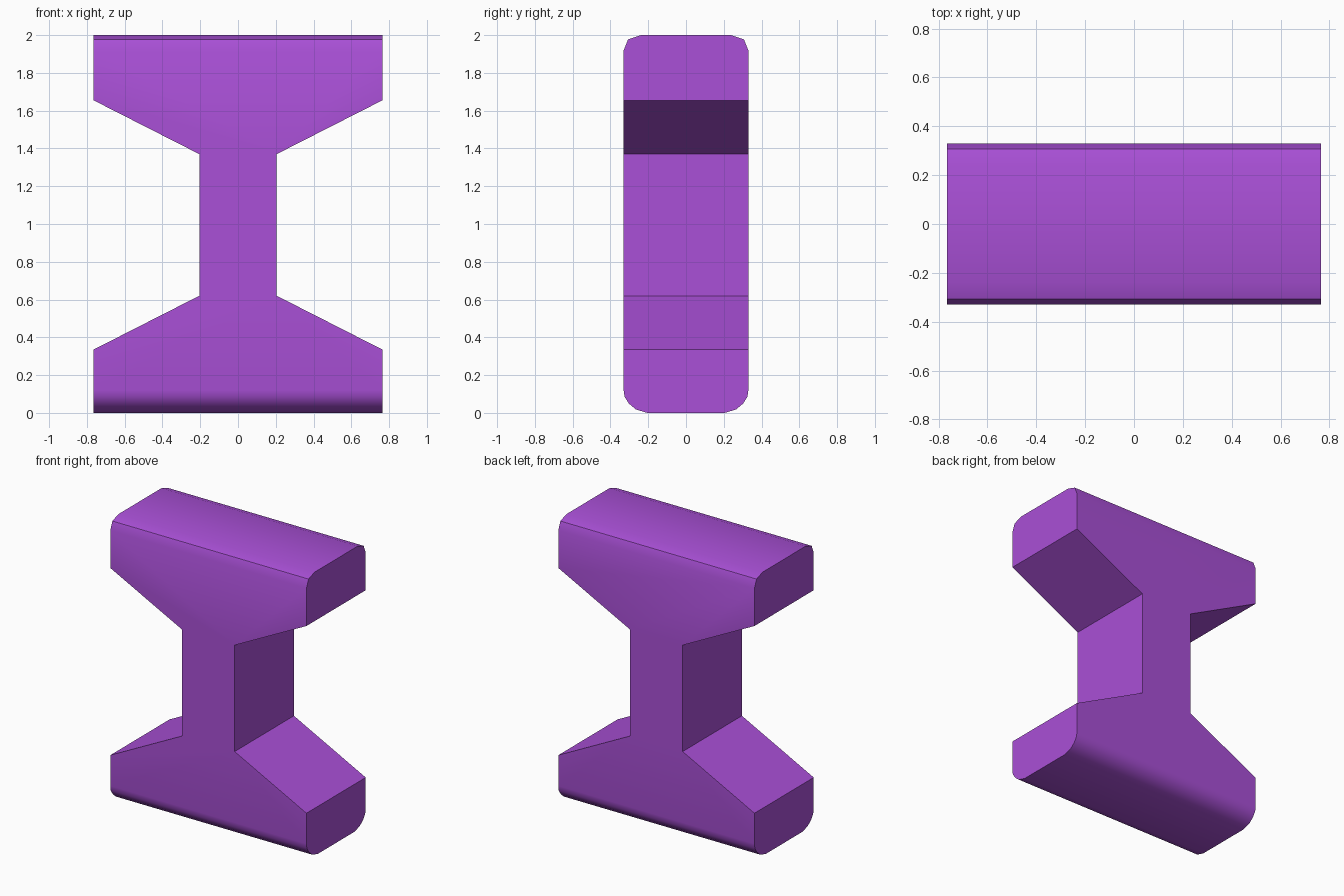
import bpy, bmesh
from mathutils import Vector

if "Cube" in bpy.data.objects:
    bpy.data.objects.remove(bpy.data.objects["Cube"])


def prism(name, points, to_3d, sweep):
    # Extrude a closed 2D profile along the sweep vector
    bm = bmesh.new()
    face = bm.faces.new([bm.verts.new(to_3d(a, b)) for a, b in points])
    ext = bmesh.ops.extrude_face_region(bm, geom=[face])
    verts = [v for v in ext["geom"] if isinstance(v, bmesh.types.BMVert)]
    bmesh.ops.translate(bm, verts=verts, vec=Vector(sweep))
    bmesh.ops.recalc_face_normals(bm, faces=bm.faces)
    mesh = bpy.data.meshes.new(name)
    bm.to_mesh(mesh)
    bm.free()
    obj = bpy.data.objects.new(name, mesh)
    bpy.context.collection.objects.link(obj)
    return obj


def mirrored(half):
    return half + [(-a, b) for a, b in reversed(half)]


# Front outline: two flared flanges joined by a narrow web
outline = mirrored([(0.765, 0), (0.765, 0.335), (0.205, 0.62),
                    (0.205, 1.37), (0.765, 1.655), (0.765, 2.0)])
# End section: finely rounded bottom corners, coarser top corners
section = mirrored([(0.205, 0), (0.265, 0.018), (0.303, 0.05), (0.325, 0.085),
                    (0.33, 0.12), (0.33, 1.92), (0.307, 1.977), (0.24, 2.0)])

beam = prism("flanged_block", section, lambda y, z: (-1, y, z), (2, 0, 0))
# Keep the outline's top and bottom clear of the rounded bar's surfaces
tall = [(x, -0.2 if z == 0 else 2.2 if z == 2.0 else z) for x, z in outline]
cutter = prism("outline_cutter", tall, lambda x, z: (x, -0.6, z), (0, 1.2, 0))
cutter.hide_render = True

# Cut the rounded bar to the front outline
trim = beam.modifiers.new("outline", 'BOOLEAN')
trim.operation = 'INTERSECT'
trim.solver = 'EXACT'
trim.object = cutter
bpy.context.view_layer.objects.active = beam
beam.select_set(True)
bpy.ops.object.modifier_apply(modifier=trim.name)
bpy.data.objects.remove(cutter)

# Purple finish, smooth rounded corners
purple = bpy.data.materials.new("purple")
purple.diffuse_color = (0.4, 0.08, 0.68, 1)
purple.use_nodes = True
purple.node_tree.nodes["Principled BSDF"].inputs["Base Color"].default_value = purple.diffuse_color
beam.data.materials.clear()
beam.data.materials.append(purple)
bpy.ops.object.shade_smooth_by_angle(angle=0.6)
